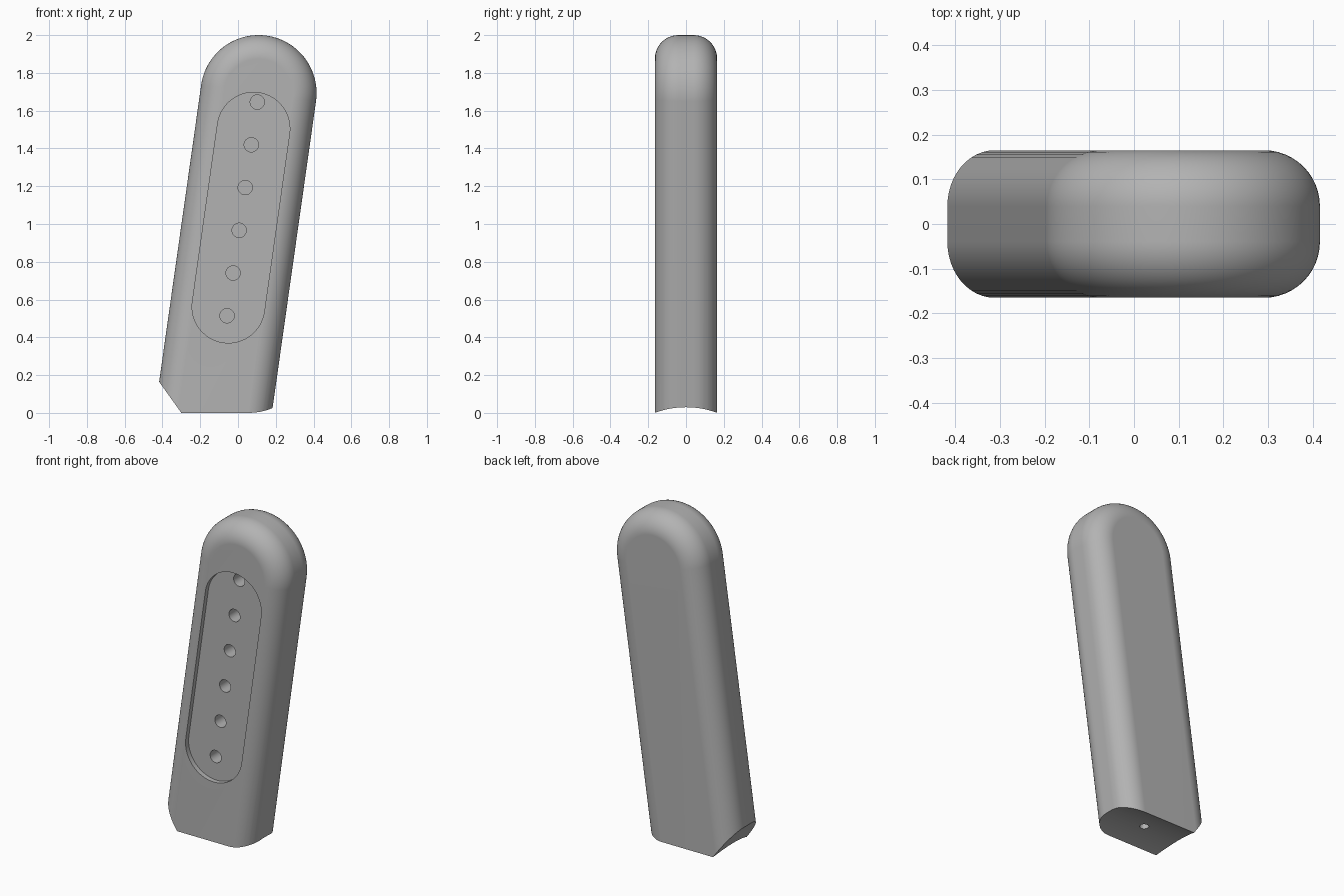
import bpy, bmesh
from math import sin, cos, pi, radians
from mathutils import Matrix, Vector

cube = bpy.data.objects.get("Cube")
if cube:
    bpy.data.objects.remove(cube, do_unlink=True)

# Leaning frame: origin at the centre of the rounded top, local z along the body
LEAN = Matrix.Translation((0.109, 0, 1.693)) @ Matrix.Rotation(radians(8.06), 4, 'Y')
RADIUS, HALF_DEPTH, FILLET = 0.307, 0.165, 0.125

grey = bpy.data.materials.new("plain grey")
grey.use_nodes = True
colour = (0.45, 0.45, 0.45, 1)
grey.diffuse_color = colour
grey.node_tree.nodes["Principled BSDF"].inputs["Base Color"].default_value = colour


def arc(radius, centre, start, steps):
    return [(radius * cos(start + pi * i / steps),
             centre + radius * sin(start + pi * i / steps)) for i in range(steps + 1)]


def loft(bm, rings):
    """Join equal (outline, depth) rings into a closed solid."""
    loops = [[bm.verts.new((x, y, z)) for x, z in outline] for outline, y in rings]
    n = len(loops[0])
    for a, b in zip(loops, loops[1:]):
        for i in range(n):
            j = (i + 1) % n
            bm.faces.new((a[i], a[j], b[j], b[i]))
    bm.faces.new(loops[0][::-1])
    bm.faces.new(loops[-1])
    bmesh.ops.recalc_face_normals(bm, faces=bm.faces)


def finish(bm, name, matrix=None):
    if matrix:
        bm.transform(matrix)
    mesh = bpy.data.meshes.new(name)
    bm.to_mesh(mesh)
    bm.free()
    obj = bpy.data.objects.new(name, mesh)
    bpy.context.collection.objects.link(obj)
    return obj


def cut(target, cutter):
    cutter.hide_render = True
    mod = target.modifiers.new(cutter.name, 'BOOLEAN')
    mod.operation, mod.solver, mod.object = 'DIFFERENCE', 'EXACT', cutter
    bpy.ops.object.modifier_apply(modifier=mod.name)
    bpy.data.objects.remove(cutter, do_unlink=True)


# Body: round-topped slab with filleted long edges
bm = bmesh.new()
steps = 12
rings = []
for side in (-1, 1):
    for i in range(steps + 1):
        t = pi / 2 * (i if side > 0 else steps - i) / steps
        r = RADIUS - FILLET * (1 - cos(t))
        outline = arc(r, 0, 0, 64) + [(-r, -1.9), (r, -1.9)]
        rings.append((outline, side * (HALF_DEPTH - FILLET + FILLET * sin(t))))
loft(bm, rings)
bm.transform(LEAN)

# Sloping chamfer across one lower corner
result = bmesh.ops.bisect_plane(bm, geom=bm.verts[:] + bm.edges[:] + bm.faces[:],
                                plane_co=(-0.30, 0, 0), plane_no=(-0.165, 0, -0.118),
                                clear_outer=True)
rim = [e for e in result["geom_cut"] if isinstance(e, bmesh.types.BMEdge)]
bmesh.ops.edgenet_fill(bm, edges=rim)
bmesh.ops.recalc_face_normals(bm, faces=bm.faces)
body = finish(bm, "body")
body.data.materials.append(grey)
bpy.context.view_layer.objects.active = body
body.select_set(True)

# Hollow foot
bm = bmesh.new()
bmesh.ops.create_cone(bm, cap_ends=True, segments=128, radius1=0.47, radius2=0.47, depth=3)
cut(body, finish(bm, "foot_cutter",
                 Matrix.Translation((0, 0, -0.44)) @ Matrix.Rotation(pi / 2, 4, 'Y')))

# Shallow recess in the front
bm = bmesh.new()
slot = arc(0.192, -0.19, 0, 40) + arc(0.192, -1.142, pi, 40)
loft(bm, [(slot, -0.3), (slot, -HALF_DEPTH + 0.03)])
cut(body, finish(bm, "recess_cutter", LEAN))

# Row of round holes in the recess floor
bm = bmesh.new()
for i in range(6):
    place = Matrix.Translation((0, -0.135, -0.048 - 0.2285 * i)) @ Matrix.Rotation(pi / 2, 4, 'X')
    bmesh.ops.create_cone(bm, cap_ends=True, segments=32, radius1=0.038, radius2=0.038,
                          depth=0.2, matrix=place)
cut(body, finish(bm, "hole_cutter", LEAN))

# Small hole under the foot
bm = bmesh.new()
bmesh.ops.create_cone(bm, cap_ends=True, segments=32, radius1=0.026, radius2=0.026, depth=0.4)
cut(body, finish(bm, "foot_hole_cutter", Matrix.Translation((-0.075, 0, 0))))

# Smooth fillets, crisp cut edges
bpy.ops.object.shade_smooth_by_angle(angle=radians(25))
weighted = body.modifiers.new("flat_faces", 'WEIGHTED_NORMAL')
weighted.keep_sharp = True
